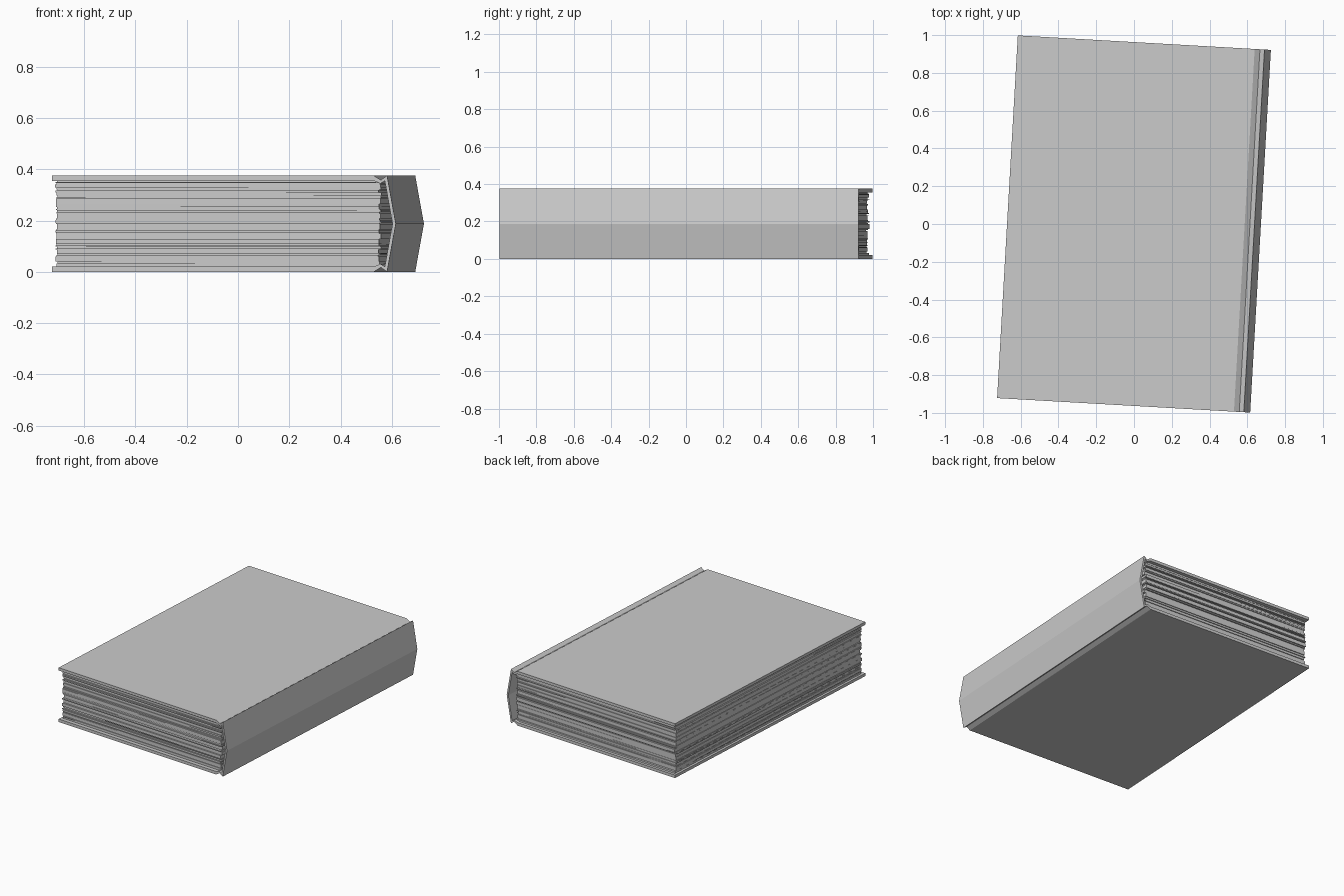
import bpy, bmesh, math, random
from mathutils import Matrix

if "Cube" in bpy.data.objects:
    bpy.data.objects.remove(bpy.data.objects["Cube"])

random.seed(7)
TURN = math.radians(-3.27)   # the book lies slightly turned on the ground
HALF_L = 0.9615              # half of the book's height (along its spine)
THICK = 0.375


def finish(name, bm):
    bmesh.ops.recalc_face_normals(bm, faces=bm.faces)
    bm.transform(Matrix.Rotation(TURN, 4, 'Z'))
    mesh = bpy.data.meshes.new(name)
    bm.to_mesh(mesh)
    bm.free()
    obj = bpy.data.objects.new(name, mesh)
    bpy.context.collection.objects.link(obj)
    return obj


# Cover: both boards, hinge grooves and pointed spine as one bent strip
def mirrored(half, mid):
    return half + [mid] + [(x, THICK - z) for x, z in reversed(half)]

outer = mirrored([(-0.671, 0.375), (0.585, 0.375), (0.613, 0.358), (0.637, 0.375)],
                 (0.671, THICK / 2))
inner = mirrored([(-0.671, 0.355), (0.585, 0.355), (0.611, 0.344), (0.628, 0.355)],
                 (0.658, THICK / 2))

bm = bmesh.new()
rings = []
for v in (-HALF_L, HALF_L):
    rings.append(([bm.verts.new((x, v, z)) for x, z in outer],
                  [bm.verts.new((x, v, z)) for x, z in inner]))
(o0, i0), (o1, i1) = rings
for k in range(len(outer) - 1):
    for a, b in ((o0, o1), (i0, i1), (o0, i0), (o1, i1)):
        bm.faces.new((a[k], a[k + 1], b[k + 1], b[k]))
for k in (0, -1):
    bm.faces.new((o0[k], o1[k], i1[k], i0[k]))
finish("cover", bm)

# Pages: bundles of uneven thickness, each shifted and skewed a little
bm = bmesh.new()
Z0, Z1 = 0.02, 0.355
weights = [random.choice((0.5, 0.8, 1.3, 2.2)) for _ in range(38)]
scale = (Z1 - Z0) / sum(weights)
z = Z0
for w in weights:
    h = w * scale
    x0 = -0.656 + random.uniform(-0.004, 0.004)
    x1 = 0.607 + random.uniform(-0.006, 0.006)
    y0 = -0.937 + random.uniform(-0.010, 0.010)
    y1 = 0.937 + random.uniform(-0.010, 0.010)
    m = (Matrix.Translation(((x0 + x1) / 2, (y0 + y1) / 2, z + h / 2))
         @ Matrix.Rotation(random.uniform(-0.003, 0.003), 4, 'Z')
         @ Matrix.Diagonal((x1 - x0, y1 - y0, h, 1)))
    bmesh.ops.create_cube(bm, size=1, matrix=m)
    z += h
finish("pages", bm)
